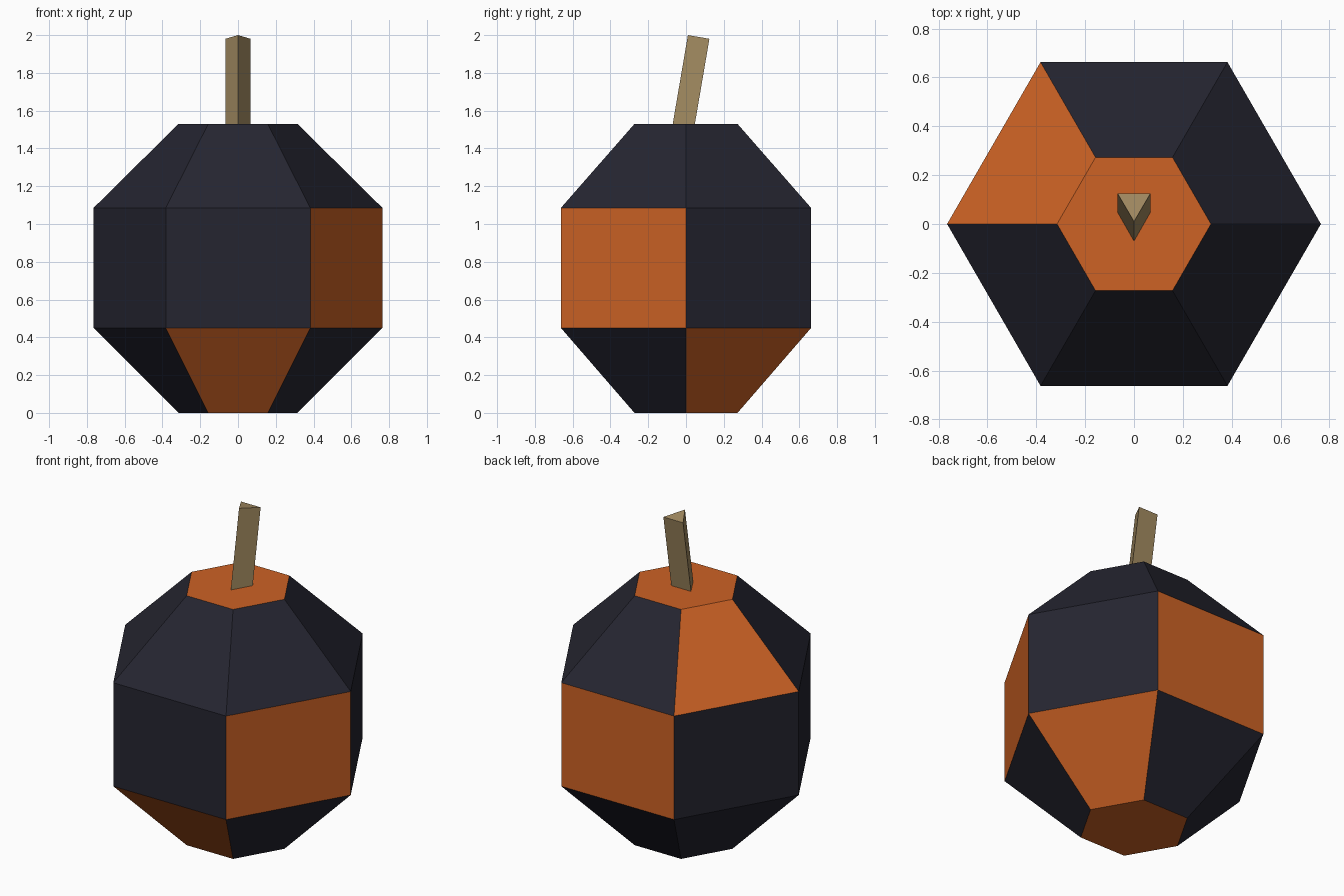
import bpy, bmesh, math
from mathutils import Matrix, Vector

cube = bpy.data.objects.get("Cube")
if cube:
    bpy.data.objects.remove(cube, do_unlink=True)


def material(name, rgb):
    mat = bpy.data.materials.new(name)
    mat.use_nodes = True
    mat.diffuse_color = (*rgb, 1)
    mat.node_tree.nodes["Principled BSDF"].inputs["Base Color"].default_value = (*rgb, 1)
    return mat


dark = material("dark_slate", (0.0185, 0.0185, 0.03))
orange = material("orange", (0.61, 0.122, 0.018))
wood = material("stem_tan", (0.37, 0.262, 0.122))


def lathe(name, profile, sides, start, materials, index_rule=None, transform=None):
    """Closed solid from (radius, height) rings; index_rule(band, side) picks the colour."""
    bm = bmesh.new()
    rings = []
    for radius, z in profile:
        angles = [start + math.tau * i / sides for i in range(sides)]
        rings.append([bm.verts.new((radius * math.cos(a), radius * math.sin(a), z)) for a in angles])
    for band, (low, high) in enumerate(zip(rings, rings[1:])):
        for side in range(sides):
            j = (side + 1) % sides
            face = bm.faces.new((low[side], low[j], high[j], high[side]))
            if index_rule:
                face.material_index = index_rule(band, side)
    bm.faces.new(rings[0][::-1])
    bm.faces.new(rings[-1])
    if transform:
        bm.transform(transform)
    mesh = bpy.data.meshes.new(name)
    bm.to_mesh(mesh)
    bm.free()
    for mat in materials:
        mesh.materials.append(mat)
    obj = bpy.data.objects.new(name, mesh)
    bpy.context.collection.objects.link(obj)
    return obj


# Faceted body: orange caps and a scatter of orange panels (band, side) on dark
orange_panels = {(0, 0), (0, 4), (1, 1), (1, 5), (2, 2)}
body_profile = [(0.315, 0), (0.765, 0.45), (0.765, 1.085), (0.315, 1.53)]
lathe("lantern_body", body_profile, 6, 0, [orange, dark],
      lambda band, side: 0 if (band, side) in orange_panels else 1)

# Three-sided stem leaning backwards, ridge towards the front
lean = (Matrix.Translation(Vector((0, 0.086, 1.987)))
        @ Matrix.Rotation(math.radians(-9.7), 4, 'X'))
lathe("stem", [(0.077, -0.48), (0.077, 0)], 3, -math.pi / 2, [wood], transform=lean)
